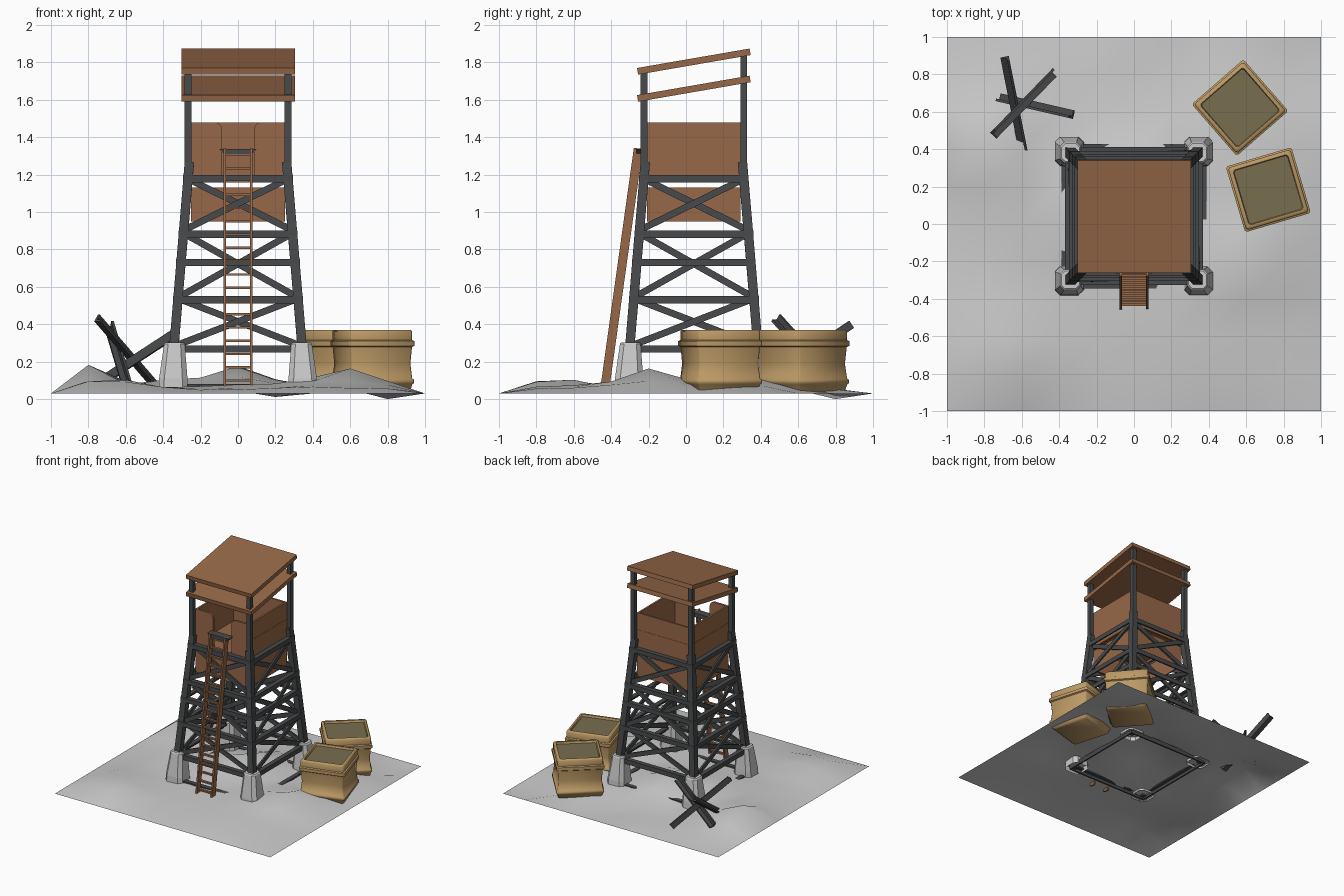
import bpy, bmesh, math, random
from mathutils import Vector, Matrix

if "Cube" in bpy.data.objects:
    bpy.data.objects.remove(bpy.data.objects["Cube"])

random.seed(4)
CY = 0.042  # tower centre in y


def material(name, rgb):
    m = bpy.data.materials.new(name)
    m.diffuse_color = (*rgb, 1)
    m.use_nodes = True
    m.node_tree.nodes["Principled BSDF"].inputs["Base Color"].default_value = m.diffuse_color
    return m


STEEL = material("dark_steel", (0.065, 0.067, 0.07))
WOOD = material("brown_board", (0.31, 0.14, 0.065))
SAND = material("sand_cloth", (0.50, 0.32, 0.13))
FILL = material("earth_fill", (0.19, 0.155, 0.08))


def finish(name, bm, mat=None, smooth=None):
    bmesh.ops.recalc_face_normals(bm, faces=bm.faces)
    me = bpy.data.meshes.new(name)
    bm.to_mesh(me)
    bm.free()
    ob = bpy.data.objects.new(name, me)
    bpy.context.collection.objects.link(ob)
    if mat:
        me.materials.append(mat)
    if smooth:
        bpy.ops.object.select_all(action='DESELECT')
        ob.select_set(True)
        bpy.context.view_layer.objects.active = ob
        bpy.ops.object.shade_smooth_by_angle(angle=math.radians(smooth))
    return ob


def loft(bm, rings, cap_start=True, cap_end=True):
    vs = [[bm.verts.new(p) for p in r] for r in rings]
    n = len(vs[0])
    for a, b in zip(vs, vs[1:]):
        for i in range(n):
            j = (i + 1) % n
            bm.faces.new((a[i], a[j], b[j], b[i]))
    if cap_start:
        bm.faces.new(vs[0])
    if cap_end:
        bm.faces.new(vs[-1])


def beam(bm, p, q, prof, u, M=Matrix()):
    """Sweep a 2D profile from p to q; u is the profile's first axis."""
    p, q = Vector(p), Vector(q)
    d = (q - p).normalized()
    u = Vector(u)
    u = (u - d * u.dot(d)).normalized()
    v = d.cross(u)
    loft(bm, [[M @ (e + u * a + v * b) for a, b in prof] for e in (p, q)])


def rect(w, h):
    return [(-w / 2, -h / 2), (w / 2, -h / 2), (w / 2, h / 2), (-w / 2, h / 2)]


def angle_iron(w, t):
    return [(0, 0), (w, 0), (w, t), (t, t), (t, w), (0, w)]


def box(bm, lo, hi, M=Matrix()):
    x0, y0, z0 = lo
    x1, y1, z1 = hi
    loft(bm, [[M @ Vector(c) for c in ((x0, y0, z), (x1, y0, z), (x1, y1, z), (x0, y1, z))]
              for z in (z0, z1)])


def square_ring(h, c, z, ox=0, oy=0):
    """Square with cut corners."""
    k = h - c
    return [Vector((ox + x, oy + y, z)) for x, y in
            ((-k, -h), (k, -h), (h, -k), (h, k), (k, h), (-k, h), (-h, k), (-h, -k))]


def half(z):  # outer half width of the tapering tower
    return 0.366 - 0.082 * (z - 0.3) / 0.98


SIDES = [Matrix.Translation((0, CY, 0)) @ Matrix.Rotation(i * math.pi / 2, 4, 'Z') for i in range(4)]

# Uneven ground sheet
BUMPS = [(0, 0.2, .12, .17), (0.6, -0.2, .11, .16), (-0.8, 0.4, .12, .15), (-0.7, -0.7, .07, .18),
         (0.1, -0.5, .025, .25), (-0.4, 0.0, .04, .2), (0.2, 0.8, -.05, .13), (0.8, 0.8, -.05, .13),
         (0.6, 0.5, .05, .15), (0.75, 0.2, .03, .15)]
bm = bmesh.new()
bmesh.ops.create_grid(bm, x_segments=10, y_segments=10, size=1)
for v in bm.verts:
    x, y, _ = v.co
    v.co.z = 0.03
    if max(abs(x), abs(y)) < 0.95:
        v.co.z = 0.05 + random.uniform(-.012, .012) + sum(
            h * math.exp(-((x - a) ** 2 + (y - b) ** 2) / (2 * s * s)) for a, b, h, s in BUMPS)
        v.co.z = max(0.0, v.co.z)
finish("ground", bm, None, 60)

# Concrete footings
bm = bmesh.new()
for sx in (-1, 1):
    for sy in (-1, 1):
        loft(bm, [square_ring(h, c, z, sx * o, CY + sy * o) for h, c, z, o in
                  ((.078, .028, .05, .346), (.076, .028, .11, .346),
                   (.055, .022, .295, .34), (.048, .02, .303, .34))], cap_start=False)
finish("footings", bm)

# Tapering legs with upright roof posts
bm = bmesh.new()
LEG = [(0, 0), (.05, 0), (.05, .05), (0, .05)]
for i, M in enumerate(SIDES):
    a, b = half(0.06), half(1.27)
    beam(bm, (-a, -a, 0.06), (-b, -b, 1.27), LEG, (1, 0, 0), M)
    top = 1.75 if i in (0, 1) else 1.85
    beam(bm, (-.267, -.267, 1.25), (-.267, -.267, top), rect(.036, .036), (1, 0, 0), M)
finish("legs", bm, STEEL)

# Horizontal rails and crossed braces on the four sides
bm = bmesh.new()
for M in SIDES:
    for z in (0.08, 0.287, 0.55, 0.75, 0.90, 1.197):
        h = half(z) + 0.002
        beam(bm, (-h, -h, z), (h, -h, z), angle_iron(0.038, 0.012), (0, 0, -1), M)
    for z0, z1 in ((.28, .54), (.54, .89), (.90, 1.18)):
        a, b = half(z0) - .02, half(z1) - .02
        for s, off in ((1, .0), (-1, .014)):
            beam(bm, (-s * a, -a + off, z0), (s * b, -b + off, z1), rect(.014, .036), (0, 1, 0), M)
finish("bracing", bm, STEEL)

# Lower skirt panels behind the top braces
bm = bmesh.new()
for M in SIDES:
    box(bm, (-.25, -.25, .95), (.25, -.238, 1.13), M)
finish("skirt_panels", bm, WOOD)

# Cabin floor
bm = bmesh.new()
box(bm, (-.25, CY - .25, 1.18), (.25, CY + .25, 1.197))
finish("cabin_floor", bm, WOOD)

# Cabin walls, two boards high; the front one is split for the doorway
bm = bmesh.new()
for M in SIDES[1:]:
    box(bm, (-.25, -.252, 1.16), (.25, -.235, 1.338), M)
    box(bm, (-.25, -.25, 1.338), (.25, -.235, 1.48), M)
r = 0.04
outline = [(.25, 1.19), (.25, 1.48)] + [
    (.085 + r - r * math.sin(t), 1.48 - r + r * math.cos(t))
    for t in (k * math.pi / 10 for k in range(6))] + [(.085, 1.19)]
for s in (-1, 1):
    loft(bm, [[SIDES[0] @ Vector((s * x, y, z)) for x, z in outline] for y in (-.252, -.235)])
finish("cabin_walls", bm, WOOD)

# Two parallel sloping roof boards
for name, z in (("upper_roof", 1.735), ("lower_roof", 1.59)):
    bm = bmesh.new()
    prof = [(-.256, z), (.346, z + .104), (.34, z + .139), (-.262, z + .035)]
    loft(bm, [[Vector((x, y, zz)) for y, zz in prof] for x in (-.301, .306)])
    finish(name, bm, WOOD)

# Leaning ladder
bm = bmesh.new()
bot, top = Vector((0, -.435, .05)), Vector((0, -.255, 1.34))
for s in (-1, 1):
    o = Vector((s * .07, 0, 0))
    beam(bm, bot + o, top + o, rect(.013, .048), (1, 0, 0))
for k in range(18):
    c = bot.lerp(top, (k + .7) / 18.2)
    beam(bm, c + Vector((-.07, 0, 0)), c + Vector((.07, 0, 0)), rect(.012, .02), (0, 0, 1))
finish("ladder", bm, WOOD)

# Sill plate at the head of the ladder
bm = bmesh.new()
loft(bm, [[Vector((x, y, z)) for x, z in ((-.07, 1.305), (.07, 1.305), (.1, 1.338), (-.1, 1.338))]
          for y in (-.265, -.2)])
finish("ladder_sill", bm, STEEL)

# Earth-filled cloth crates with bulging bands
LAYERS = [(.150, .035), (.168, .05), (.174, .078), (.182, .085), (.182, .103), (.174, .110),
          (.166, .19), (.173, .278), (.183, .285), (.183, .310), (.173, .316), (.174, .360),
          (.168, .37), (.153, .37), (.147, .345)]
for name, x, y, ang in (("back_crate", .567, .622, 41), ("front_crate", .718, .183, 16.5)):
    M = Matrix.Translation((x, y, 0)) @ Matrix.Rotation(math.radians(ang), 4, 'Z')
    bm = bmesh.new()
    loft(bm, [[M @ p for p in square_ring(h, .01, z)] for h, z in LAYERS], cap_end=False)
    finish(name, bm, SAND, 50)
    bm = bmesh.new()
    bm.faces.new([bm.verts.new(M @ p) for p in square_ring(.151, .01, .353)])
    finish(name + "_fill", bm, FILL)

# Crossed-beam obstacle
bm = bmesh.new()
for p, q in (((-.755, .485, .425), (-.44, .81, .06)),
             ((-.68, .89, .39), (-.585, .41, .07)),
             ((-.33, .575, .345), (-.72, .665, .09))):
    beam(bm, p, q, [(a - .012, b - .012) for a, b in angle_iron(.046, .014)], (0, 0, 1))
finish("beam_obstacle", bm, STEEL)
